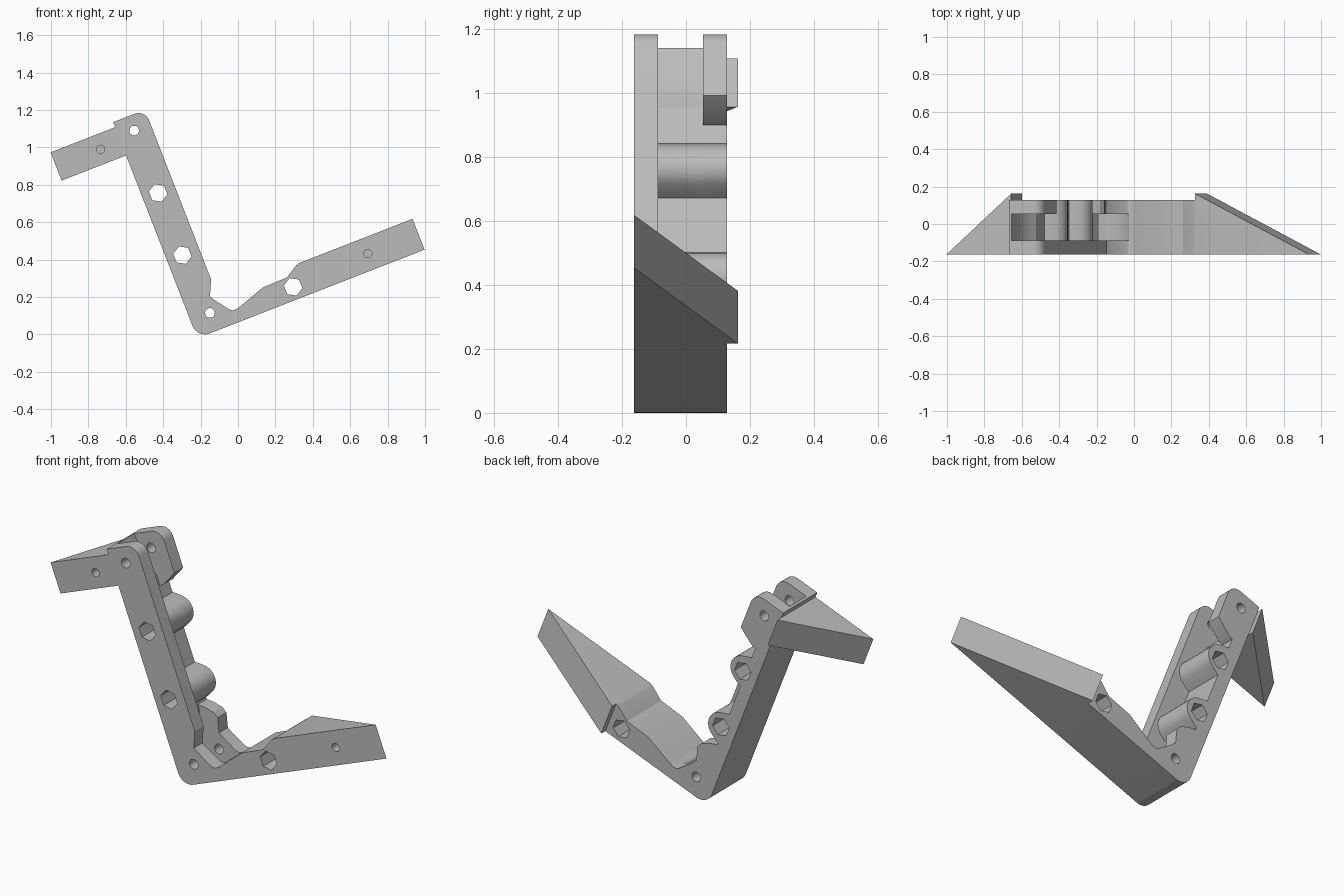
import bpy, bmesh, math

if "Cube" in bpy.data.objects:
    bpy.data.objects.remove(bpy.data.objects["Cube"])

TILT = math.radians(21.3)
FRONT, BACK, TIP = -0.162, 0.128, 0.162   # depth limits of the bracket and wings
LEFT, RIGHT, TOP, BASE = -0.21, -0.027, 1.3, 0.06

grey = bpy.data.materials.new("plain grey")
grey.use_nodes = True
grey.diffuse_color = (0.5, 0.5, 0.5, 1)
grey.node_tree.nodes["Principled BSDF"].inputs["Base Color"].default_value = (0.5, 0.5, 0.5, 1)


def place(u, y, v):
    """Tilted bracket coordinates to world coordinates."""
    c, s = math.cos(TILT), math.sin(TILT)
    return (u * c - v * s, y, u * s + v * c)


def prism(name, lower, upper):
    """Solid between two matching outlines."""
    bm = bmesh.new()
    a = [bm.verts.new(place(*p)) for p in lower]
    b = [bm.verts.new(place(*p)) for p in upper]
    bm.faces.new(a)
    bm.faces.new(b[::-1])
    for i in range(len(a)):
        j = (i + 1) % len(a)
        bm.faces.new((a[i], b[i], b[j], a[j]))
    bmesh.ops.recalc_face_normals(bm, faces=bm.faces)
    mesh = bpy.data.meshes.new(name)
    bm.to_mesh(mesh)
    bm.free()
    mesh.materials.append(grey)
    ob = bpy.data.objects.new(name, mesh)
    bpy.context.collection.objects.link(ob)
    return ob


def slab(name, outline, y0, y1):
    return prism(name, [(u, y0, v) for u, v in outline], [(u, y1, v) for u, v in outline])


def wedge(name, plan, v0, v1):
    return prism(name, [(u, y, v0) for u, y in plan], [(u, y, v1) for u, y in plan])


def arc(u, v, r, a0, a1, n=8):
    angles = [math.radians(a0 + (a1 - a0) * i / n) for i in range(n + 1)]
    return [(u + r * math.cos(a), v + r * math.sin(a)) for a in angles]


def bump(v):
    """Rounded boss around a hexagonal hole."""
    return ([(-0.14, v - 0.092), (-0.118, v - 0.083)] + arc(-0.123, v, 0.076, -62, 62, 10)
            + [(-0.118, v + 0.083), (-0.14, v + 0.092)])


def combine(target, tool, operation):
    mod = target.modifiers.new("join", 'BOOLEAN')
    mod.operation, mod.solver, mod.object = operation, 'EXACT', tool
    bpy.context.view_layer.objects.active = target
    bpy.ops.object.modifier_apply(modifier=mod.name)
    bpy.data.objects.remove(tool)


# Outline pieces shared by the layers
arm = arc(-0.14, 0.13, 0.07, 180, 270) + [
    (0.443, BASE), (0.443, 0.237), (0.425, 0.232), (0.355, 0.189), (0.216, 0.186), (0.06, 0.134)]
notch = [(0.039, 0.128), (0.018, 0.131), (0.004, 0.142), (-0.053, 0.221), (-0.066, 0.244)]
head = arc(RIGHT - 0.06, TOP - 0.06, 0.06, 0, 90) + [(LEFT, TOP)]
bumps = bump(0.503) + bump(0.868)

# Front cheek, scalloped core and back cheek with its two lugs
front_cheek = arm + notch + [(RIGHT, 0.326)] + head
core = arm + [(0.02, 0.125), (-0.01, 0.1), (-0.06, 0.085), (-0.13, 0.085), (-0.165, 0.105),
              (-0.185, 0.15), (-0.185, 0.24), (-0.14, 0.38)] + bumps + [
    (-0.14, 1.08), (-0.16, 1.115), (-0.18, 1.16), (-0.192, 1.22), (-0.196, TOP), (LEFT, TOP)]
back_cheek = arm + notch + [(-0.045, 0.32), (-0.06, 0.35), (-0.1, 0.38), (-0.14, 0.4)] + bumps + [
    (-0.14, 1.02), (-0.115, 1.025), (RIGHT, 1.075)] + head

bracket = slab("bracket", front_cheek, FRONT, -0.087)
combine(bracket, slab("core", core, -0.1, 0.065), 'UNION')
combine(bracket, slab("back_cheek", back_cheek, 0.053, BACK), 'UNION')

# Tapered wings at both ends
combine(bracket, wedge("lower_wing", [(0.443, FRONT), (1.094, FRONT), (0.443, TIP)],
                       BASE, 0.237), 'UNION')
combine(bracket, wedge("upper_wing", [(LEFT, FRONT), (LEFT, TIP), (-0.58, FRONT)],
                       1.109, 1.271), 'UNION')

# Hexagonal holes, pivot holes and blind holes
for u, v, r, sides, end in [
        (-0.123, 0.86, 0.05, 6, 0.3), (-0.123, 0.503, 0.05, 6, 0.3), (0.367, 0.13, 0.05, 6, 0.3),
        (-0.121, 1.217, 0.026, 20, 0.3), (-0.098, 0.162, 0.026, 20, 0.3),
        (-0.325, 1.189, 0.022, 20, -0.06), (0.804, 0.15, 0.022, 20, -0.06)]:
    ring = arc(u, v, r, 90, 450, sides)[:-1]
    combine(bracket, slab("hole_cutter", ring, -0.3, end), 'DIFFERENCE')

# Smooth the rounded edges, keep the corners sharp
bpy.ops.object.select_all(action='DESELECT')
bracket.select_set(True)
bpy.context.view_layer.objects.active = bracket
bpy.ops.object.shade_smooth_by_angle(angle=math.radians(25))
